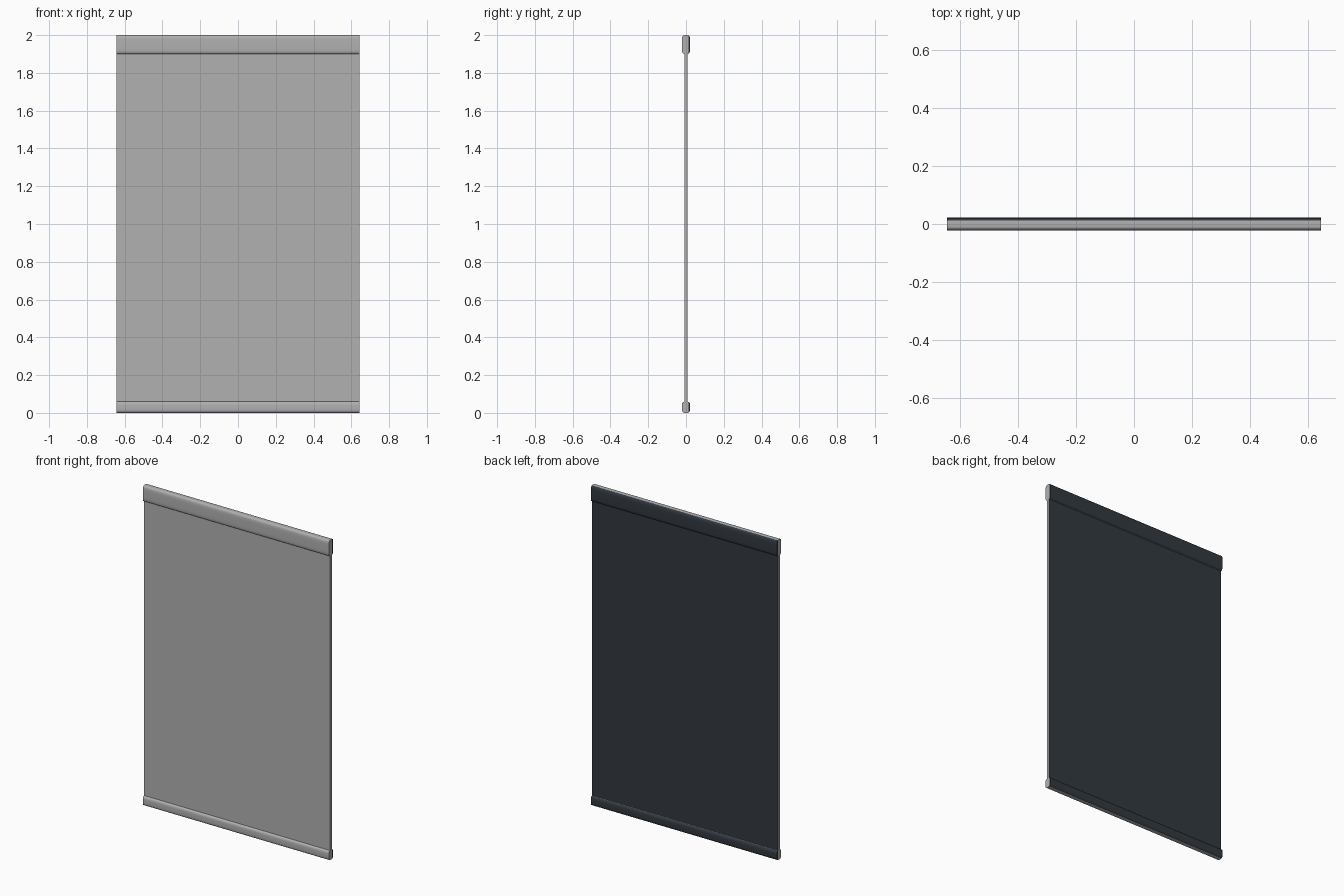
import bpy, bmesh, math

if "Cube" in bpy.data.objects:
    bpy.data.objects.remove(bpy.data.objects["Cube"])

HALF_W = 0.643   # half width of the blind
HALF_T = 0.022   # half thickness of the rails
SPLIT = 0.012    # where the light front shell meets the dark back shell


def material(name, rgb):
    m = bpy.data.materials.new(name)
    m.diffuse_color = (*rgb, 1.0)
    m.use_nodes = True
    m.node_tree.nodes["Principled BSDF"].inputs["Base Color"].default_value = m.diffuse_color
    return m


light = material("light grey", (0.44, 0.44, 0.44))
dark = material("dark slate", (0.032, 0.041, 0.053))


def extrude_profile(name, pts, mat):
    """Extrude a closed (y, z) profile along x."""
    bm = bmesh.new()
    face = bm.faces.new([bm.verts.new((-HALF_W, y, z)) for y, z in pts])
    res = bmesh.ops.extrude_face_region(bm, geom=[face], use_keep_orig=True)
    new = [v for v in res["geom"] if isinstance(v, bmesh.types.BMVert)]
    bmesh.ops.translate(bm, verts=new, vec=(2 * HALF_W, 0, 0))
    bmesh.ops.recalc_face_normals(bm, faces=bm.faces[:])
    me = bpy.data.meshes.new(name)
    bm.to_mesh(me)
    bm.free()
    me.materials.append(mat)
    ob = bpy.data.objects.new(name, me)
    bpy.context.collection.objects.link(ob)
    bpy.context.view_layer.objects.active = ob
    ob.select_set(True)
    bpy.ops.object.shade_smooth_by_angle(angle=math.radians(35))
    ob.select_set(False)
    return ob


def rail(name, z0, z1, power):
    """Softly rounded rail, light in front and dark behind."""
    zc, hz = (z0 + z1) / 2, (z1 - z0) / 2

    def point(a):
        c, s = math.cos(a), math.sin(a)
        e = 2 / power
        return (HALF_T * math.copysign(abs(c) ** e, c),
                zc + hz * math.copysign(abs(s) ** e, s))

    lim = math.acos((SPLIT / HALF_T) ** (power / 2))
    n = 32
    front = [point(lim + (2 * math.pi - 2 * lim) * i / n) for i in range(n + 1)]
    back = [point(-lim + 2 * lim * i / n) for i in range(n + 1)]
    extrude_profile(name + "_front", front, light)
    extrude_profile(name + "_back", back, dark)


# head rail and bottom rail
rail("head_rail", 1.90, 2.0, 4.5)
rail("bottom_rail", 0.0, 0.06, 3.5)

# fabric sheet, dark on its back face
t = 0.009
sheet = extrude_profile("fabric_sheet", [(-t, 0.03), (t, 0.03), (t, 1.95), (-t, 1.95)], light)
sheet.data.materials.append(dark)
for p in sheet.data.polygons:
    if p.normal.y > 0.5:
        p.material_index = 1
